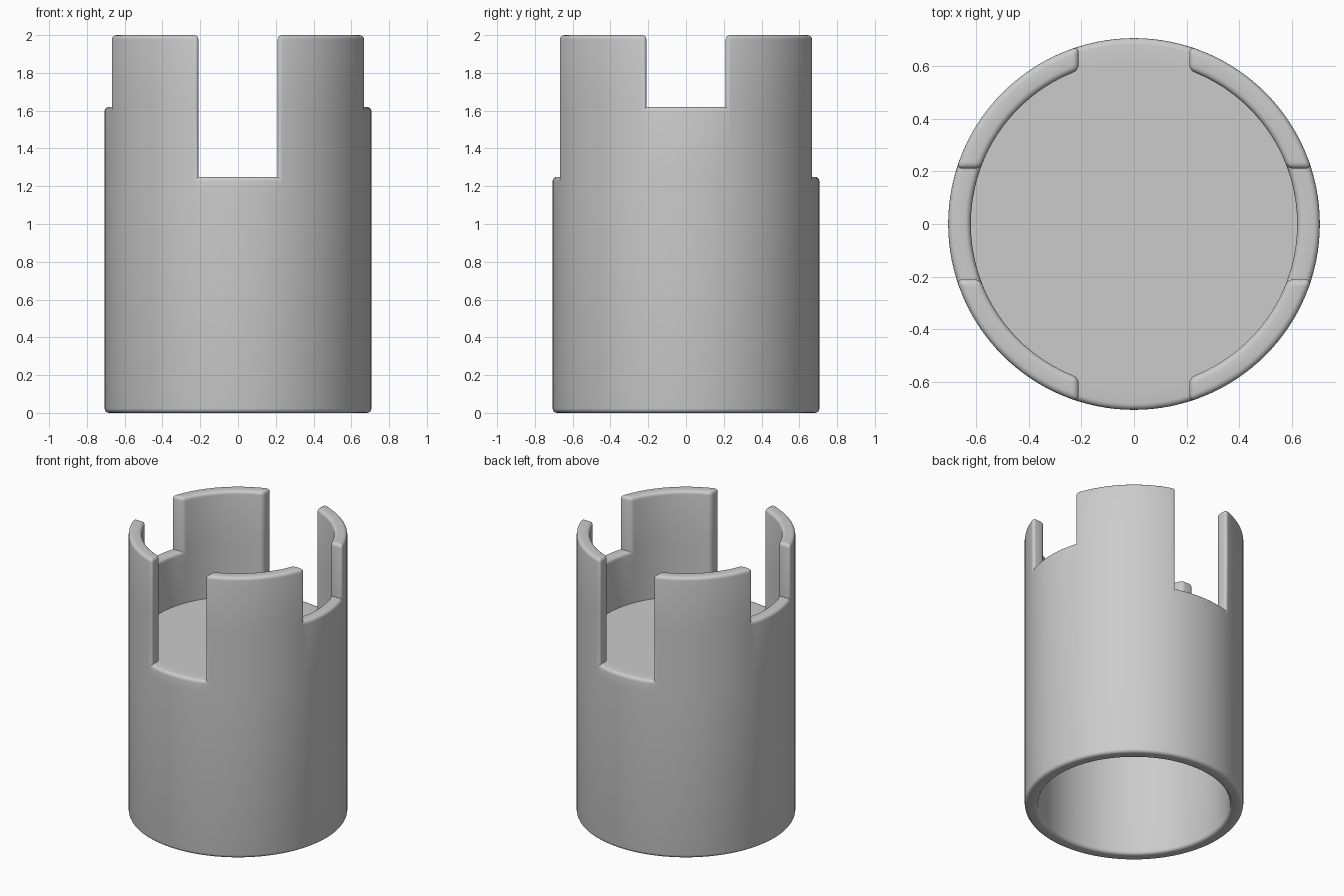
import bpy
import bmesh
from math import asin, cos, sin, pi

cube = bpy.data.objects.get("Cube")
if cube:
    bpy.data.objects.remove(cube)

OUTER, INNER, HALF_SLOT = 0.706, 0.62, 0.21
LEVELS = [0, 1.16, 1.25, 1.62, 2]
FLOOR_LAYER = 1           # layer closed off by the inner floor
SLOT_STEPS, LEG_STEPS = 12, 20


def columns(radius):
    """Angles round the wall, so that slot sides stay parallel."""
    a = asin(HALF_SLOT / radius)
    angles = []
    for q in range(4):
        c = q * pi / 2
        angles += [c - a + 2 * a * i / SLOT_STEPS for i in range(SLOT_STEPS)]
        angles += [c + a + (pi / 2 - 2 * a) * i / LEG_STEPS for i in range(LEG_STEPS)]
    return angles


rings = {r: columns(r) for r in (OUTER, INNER)}
count = len(rings[OUTER])


def solid(col, layer):
    """Deep slots front and back, shallow slots at the sides."""
    quarter, step = divmod(col % count, SLOT_STEPS + LEG_STEPS)
    layers = len(LEVELS) - 1
    if step < SLOT_STEPS:
        layers = 2 if quarter % 2 else 3
    return 0 <= layer < layers


bm = bmesh.new()
verts = {}


def vert(radius, col, level):
    key = (radius, col % count, level)
    if key not in verts:
        a = rings[radius][col % count]
        verts[key] = bm.verts.new((radius * cos(a), radius * sin(a), LEVELS[level]))
    return verts[key]


def face(*keys):
    bm.faces.new([vert(*k) for k in keys])


# Wall with its slots and legs
for c in range(count):
    for z in range(len(LEVELS) - 1):
        if not solid(c, z):
            continue
        for r in (OUTER, INNER):
            if r == OUTER or z != FLOOR_LAYER:
                face((r, c, z), (r, c + 1, z), (r, c + 1, z + 1), (r, c, z + 1))
        for near, level in ((z - 1, z), (z + 1, z + 1)):
            if not solid(c, near):
                face((OUTER, c, level), (OUTER, c + 1, level),
                     (INNER, c + 1, level), (INNER, c, level))
        for near, side in ((c - 1, c), (c + 1, c + 1)):
            if not solid(near, z):
                face((OUTER, side, z), (INNER, side, z),
                     (INNER, side, z + 1), (OUTER, side, z + 1))

# Inner floor, top and underside
for level in (FLOOR_LAYER, FLOOR_LAYER + 1):
    face(*[(INNER, c, level) for c in range(count)])

# Rounded outer corners
bmesh.ops.recalc_face_normals(bm, faces=bm.faces)
bm.normal_update()
edges = [e for e in bm.edges if e.is_convex and e.calc_face_angle(0) > 0.6]
bmesh.ops.bevel(bm, geom=edges, offset=0.023, offset_type='OFFSET', segments=4,
                profile=0.5, affect='EDGES', clamp_overlap=True)

mesh = bpy.data.meshes.new("slotted_sleeve")
bm.to_mesh(mesh)
bm.free()
sleeve = bpy.data.objects.new("slotted_sleeve", mesh)
bpy.context.collection.objects.link(sleeve)

# Plain grey
grey = bpy.data.materials.new("plain_grey")
grey.use_nodes = True
colour = (0.6, 0.6, 0.6, 1)
grey.diffuse_color = colour
grey.node_tree.nodes["Principled BSDF"].inputs["Base Color"].default_value = colour
mesh.materials.append(grey)

bpy.ops.object.select_all(action='DESELECT')
sleeve.select_set(True)
bpy.context.view_layer.objects.active = sleeve
bpy.ops.object.shade_smooth_by_angle(angle=0.6)
